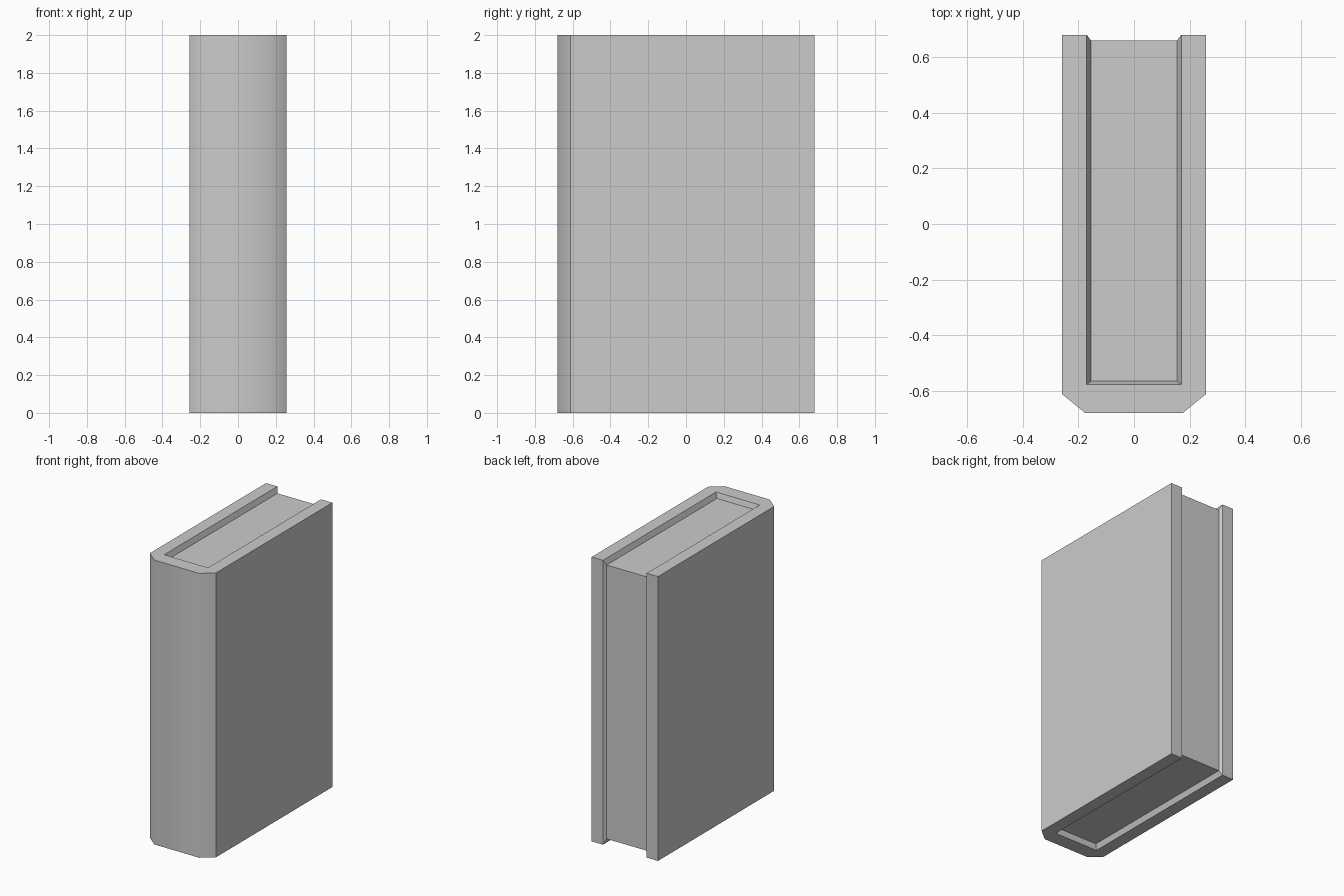
import bpy
import bmesh
from math import radians

cube = bpy.data.objects.get("Cube")
if cube:
    bpy.data.objects.remove(cube, do_unlink=True)

HEIGHT, BACK = 2.0, 0.68
PAGE_X, PAGE_FRONT, PAGE_BACK, RECESS = 0.155, -0.565, 0.66, 0.037

grey = bpy.data.materials.new("plain grey")
grey.use_nodes = True
grey.diffuse_color = (0.6, 0.6, 0.6, 1)
grey.node_tree.nodes["Principled BSDF"].inputs["Base Color"].default_value = grey.diffuse_color


def finish(bm, name):
    bmesh.ops.recalc_face_normals(bm, faces=bm.faces)
    mesh = bpy.data.meshes.new(name)
    bm.to_mesh(mesh)
    bm.free()
    mesh.materials.append(grey)
    obj = bpy.data.objects.new(name, mesh)
    bpy.context.collection.objects.link(obj)
    return obj


# Cover: U-shaped outline with a chamfered spine and bevelled lips
right_half = [(0.175, -BACK), (0.258, -0.612), (0.258, BACK),
              (0.17, BACK), (0.17, -0.577)]
outline = right_half + [(-x, y) for x, y in reversed(right_half)]
page = [(PAGE_X, PAGE_BACK), (PAGE_X, PAGE_FRONT),
        (-PAGE_X, PAGE_FRONT), (-PAGE_X, PAGE_BACK)]

bm = bmesh.new()


def ring(points, z):
    return [bm.verts.new((x, y, z)) for x, y in points]


bottom, top = ring(outline, 0), ring(outline, HEIGHT)
low, high = ring(page, RECESS), ring(page, HEIGHT - RECESS)
bm.faces.new(bottom)
bm.faces.new(top)

# Outer walls and rear edges; the inner edges get the sloping lips instead
for i in range(len(outline)):
    j = (i + 1) % len(outline)
    if i not in (3, 4, 5):
        bm.faces.new((bottom[i], bottom[j], top[j], top[i]))

# Sloping lips down to the pages at top and bottom
for rim, inner in ((bottom, low), (top, high)):
    for k in range(3):
        bm.faces.new((rim[k + 3], rim[k + 4], inner[k + 1], inner[k]))

# Sloping lips along the rear opening
for k in (0, 3):
    bm.faces.new((bottom[k + 3], top[k + 3], high[k], low[k]))

# The page block closes the opening, so close it while orienting faces
caps = [bm.faces.new(low), bm.faces.new(high),
        bm.faces.new((low[0], low[3], high[3], high[0]))]
bmesh.ops.recalc_face_normals(bm, faces=bm.faces)
bmesh.ops.delete(bm, geom=caps, context='FACES_ONLY')
cover = finish(bm, "cover")

# Rounded shading across the spine only
bpy.ops.object.select_all(action='DESELECT')
cover.select_set(True)
bpy.context.view_layer.objects.active = cover
bpy.ops.object.shade_smooth_by_angle(angle=radians(40.7))

# Page block
bm = bmesh.new()
bmesh.ops.create_cube(bm, size=1)
bmesh.ops.scale(bm, verts=bm.verts,
                vec=(2 * PAGE_X, PAGE_BACK - PAGE_FRONT, HEIGHT - 2 * RECESS))
bmesh.ops.translate(bm, verts=bm.verts,
                    vec=(0, (PAGE_BACK + PAGE_FRONT) / 2, HEIGHT / 2))
finish(bm, "page_block")
